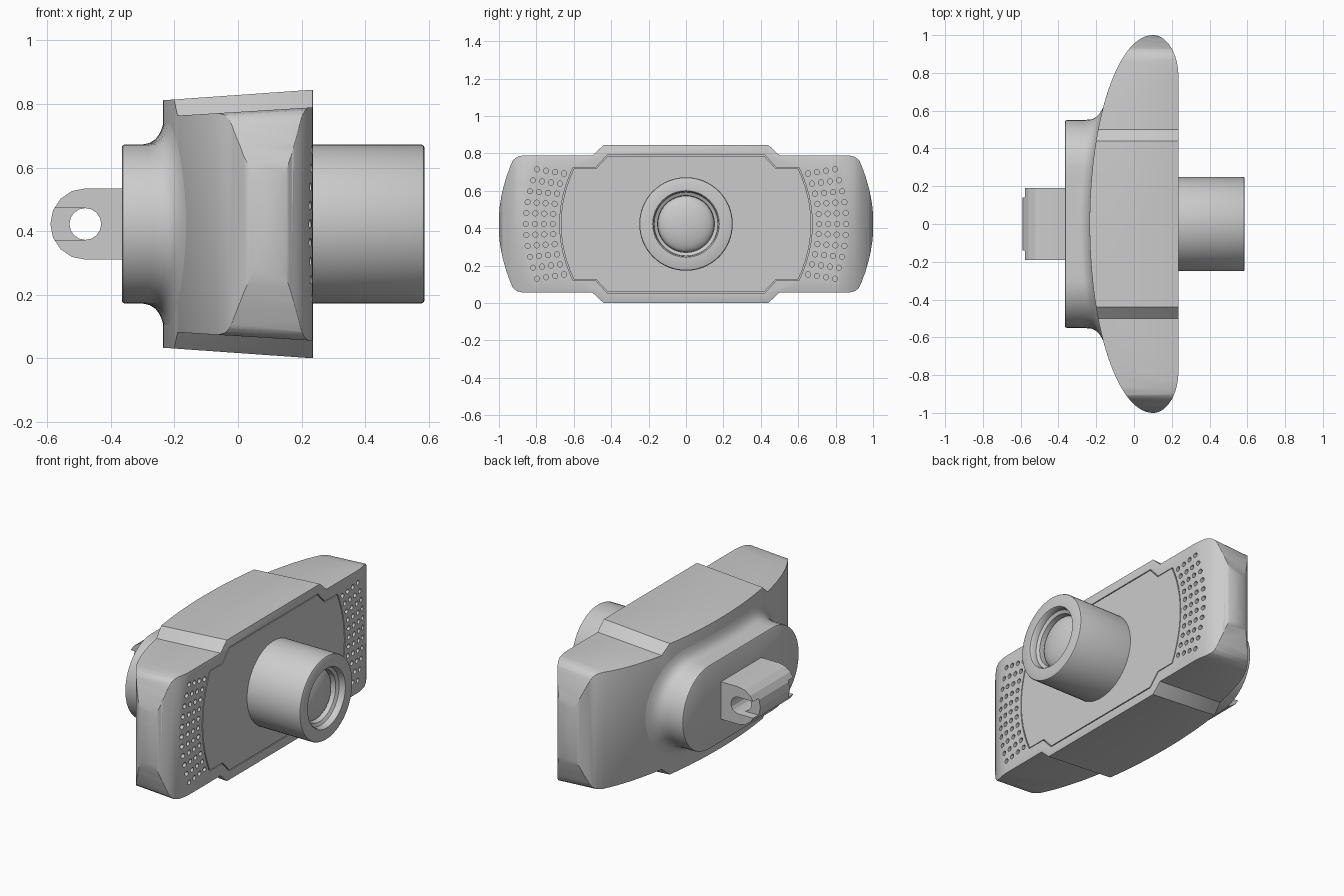
import bpy, bmesh
from math import sin, cos, pi, sqrt
from mathutils import Vector

if "Cube" in bpy.data.objects:
    bpy.data.objects.remove(bpy.data.objects["Cube"])

MID = 0.4225  # height of the lens axis
FRONT = 0.235  # x of the flat face

grey = bpy.data.materials.new("warm_grey")
grey.use_nodes = True
grey.diffuse_color = (0.6, 0.6, 0.6, 1)
grey.node_tree.nodes["Principled BSDF"].inputs["Base Color"].default_value = grey.diffuse_color


def add_rings(bm, rings, closed=False):
    """Skin a list of equal rings; cap the ends or join last to first."""
    rows = [[bm.verts.new(p) for p in ring] for ring in rings]
    n = len(rows[0])
    pairs = list(zip(rows, rows[1:])) + ([(rows[-1], rows[0])] if closed else [])
    for a, b in pairs:
        for i in range(n):
            bm.faces.new((a[i], a[(i + 1) % n], b[(i + 1) % n], b[i]))
    if not closed:
        bm.faces.new(rows[0])
        bm.faces.new(rows[-1])


def make(name, *ring_sets, closed=False):
    bm = bmesh.new()
    for rings in ring_sets:
        add_rings(bm, rings, closed)
    bmesh.ops.recalc_face_normals(bm, faces=bm.faces)
    mesh = bpy.data.meshes.new(name)
    bm.to_mesh(mesh)
    bm.free()
    mesh.materials.append(grey)
    ob = bpy.data.objects.new(name, mesh)
    bpy.context.collection.objects.link(ob)
    return ob


def activate(ob):
    bpy.ops.object.select_all(action='DESELECT')
    ob.select_set(True)
    bpy.context.view_layer.objects.active = ob


def boolean(ob, cutter, operation='DIFFERENCE'):
    activate(ob)
    mod = ob.modifiers.new("cut", 'BOOLEAN')
    mod.object, mod.operation, mod.solver = cutter, operation, 'EXACT'
    bpy.ops.object.modifier_apply(modifier=mod.name)
    bpy.data.objects.remove(cutter)


def smooth(ob, angle=0.6):
    activate(ob)
    bpy.ops.object.shade_smooth_by_angle(angle=angle)


def circle(x, r, y=0, z=MID, n=64):
    return [(x, y + r * cos(2 * pi * i / n), z + r * sin(2 * pi * i / n)) for i in range(n)]


def four_way(quarter):
    """Mirror a quarter outline, listed from top to side, around both axes."""
    right = quarter + [(y, -z) for y, z in reversed(quarter) if z > 0]
    return right + [(-y, z) for y, z in reversed(right)]


def back_x(y):
    """Curved rear surface of the housing."""
    return 0.1 - 0.335 * sqrt(max(0, 1 - y * y))


# Housing: a curved plan crossed with a stepped, tapering face outline
N = 24
plan = [(FRONT - 0.135 * (1 - sin(pi / 2 * i / N)), 0.78 + 0.22 * cos(pi / 2 * i / N))
        for i in range(N, 0, -1)]
plan += [(0.1 - 0.335 * sin(pi * i / 64), cos(pi * i / 64)) for i in range(65)]
plan += [(x, -y) for x, y in reversed(plan[:N])]
housing = make("housing", [[(x, y, z) for x, y in plan] for z in (-0.1, 1.0)])

cap = [(1.002 - 0.64 * z * z, z) for z in (0.32, 0.26, 0.2, 0.15, 0.1, 0.05, 0)]
outline = four_way([(0.44, 0.4225), (0.5, 0.367), (0.875, 0.367), (0.905, 0.36), (0.925, 0.343)] + cap)
envelope = make("envelope", [[(x, y, MID + z * s) for y, z in outline]
                             for x, s in ((0.3, 1.01), (-0.3, 0.91))])
boolean(housing, envelope, 'INTERSECT')
bev = housing.modifiers.new("soft_edges", 'BEVEL')
bev.width, bev.segments, bev.limit_method, bev.angle_limit = 0.01, 2, 'ANGLE', 0.9
activate(housing)
bpy.ops.object.modifier_apply(modifier=bev.name)

# Fine groove around the face panel
side = [(0.605 + 0.07 * (1 - (z / 0.3) ** 2), z) for z in (0.3, 0.25, 0.2, 0.15, 0.1, 0.05, 0)]
panel = four_way([(0.42, 0.37), (0.485, 0.3)] + side)


def panel_ring(x, inset):
    return [(x, y * (1 - inset / 0.6), MID + z * (1 - inset / 0.35)) for y, z in panel]


groove = make("groove_cutter", [panel_ring(FRONT + 0.03, 0), panel_ring(FRONT - 0.012, 0),
                                panel_ring(FRONT - 0.012, 0.005), panel_ring(FRONT + 0.03, 0.005)],
              closed=True)
boolean(housing, groove)

# Speaker holes in curved columns on both sides
holes = []
for sign in (-1, 1):
    for col in range(4):
        for row in range(-5, 6):
            z = row * (0.054 + 0.0015 * col)
            y = 0.712 + 0.048 * col - 0.06 * (row / 5) ** 2
            holes.append([circle(x, 0.014, sign * y, MID + z, 12) for x in (0.19, 0.3)])
boolean(housing, make("hole_cutter", *holes))
smooth(housing)

# Lens barrel with a stepped bore
barrel = [(0.2, 0.25), (0.577, 0.25), (0.583, 0.247), (0.586, 0.241), (0.586, 0.178),
          (0.58, 0.173), (0.55, 0.17), (0.54, 0.152), (0.5, 0.15)]
smooth(make("lens_barrel", [circle(x, r) for x, r in barrel]))

# Domed lens
smooth(make("lens_glass", [circle(0.5 + 0.05 * sin(a), 0.151 * cos(a))
                           for a in [pi / 2 * i / 10 for i in range(10)] + [1.56]]))


# Rear boss: a long rounded plate flaring into the housing
def stadium(x, r, follow, n=20, flat=12):
    pts = []
    for s in (1, -1):
        pts += [(s * (0.3 + r * cos(a)), s * r * sin(a))
                for a in [pi * i / n - pi / 2 for i in range(n + 1)]]
        pts += [(s * (0.3 - 0.6 * i / flat), s * r) for i in range(1, flat)]
    return [(x + follow * (back_x(y) - back_x(0)), y, MID + z) for y, z in pts]


boss = [(-0.365, 0.243, 0), (-0.362, 0.248, 0), (-0.355, 0.25, 0), (-0.3, 0.25, 0.6),
        (-0.278, 0.255, 1), (-0.26, 0.266, 1), (-0.247, 0.283, 1), (-0.238, 0.305, 1),
        (-0.232, 0.33, 1), (-0.15, 0.335, 1)]
smooth(make("rear_boss", [stadium(*s) for s in boss]))

# Hinge lug with a pin hole and a notch at each end
arc = [(-0.48 - 0.11 * sin(pi * i / 8), MID + 0.112 * cos(pi * i / 8)) for i in range(9)]
lug_outline = [(-0.34, MID + 0.112)] + arc + [(-0.34, MID - 0.112)]
lug = make("hinge_lug", [[(x, y, z) for x, z in lug_outline] for y in (-0.19, 0.19)])
pin = [(-0.48 + 0.05 * cos(pi * i / 8), MID + 0.05 * sin(pi * i / 8)) for i in range(16)]
boolean(lug, make("pin_cutter", [[(x, y, z) for x, z in pin] for y in (-0.3, 0.3)]))
for sign in (-1, 1):
    notch = [[(x, sign * y, MID + z) for x, z in ((-0.48, 0.05), (-0.7, 0.05), (-0.7, -0.05), (-0.48, -0.05))]
             for y in (0.14, 0.3)]
    boolean(lug, make("notch_cutter", notch))
smooth(lug, 0.35)
